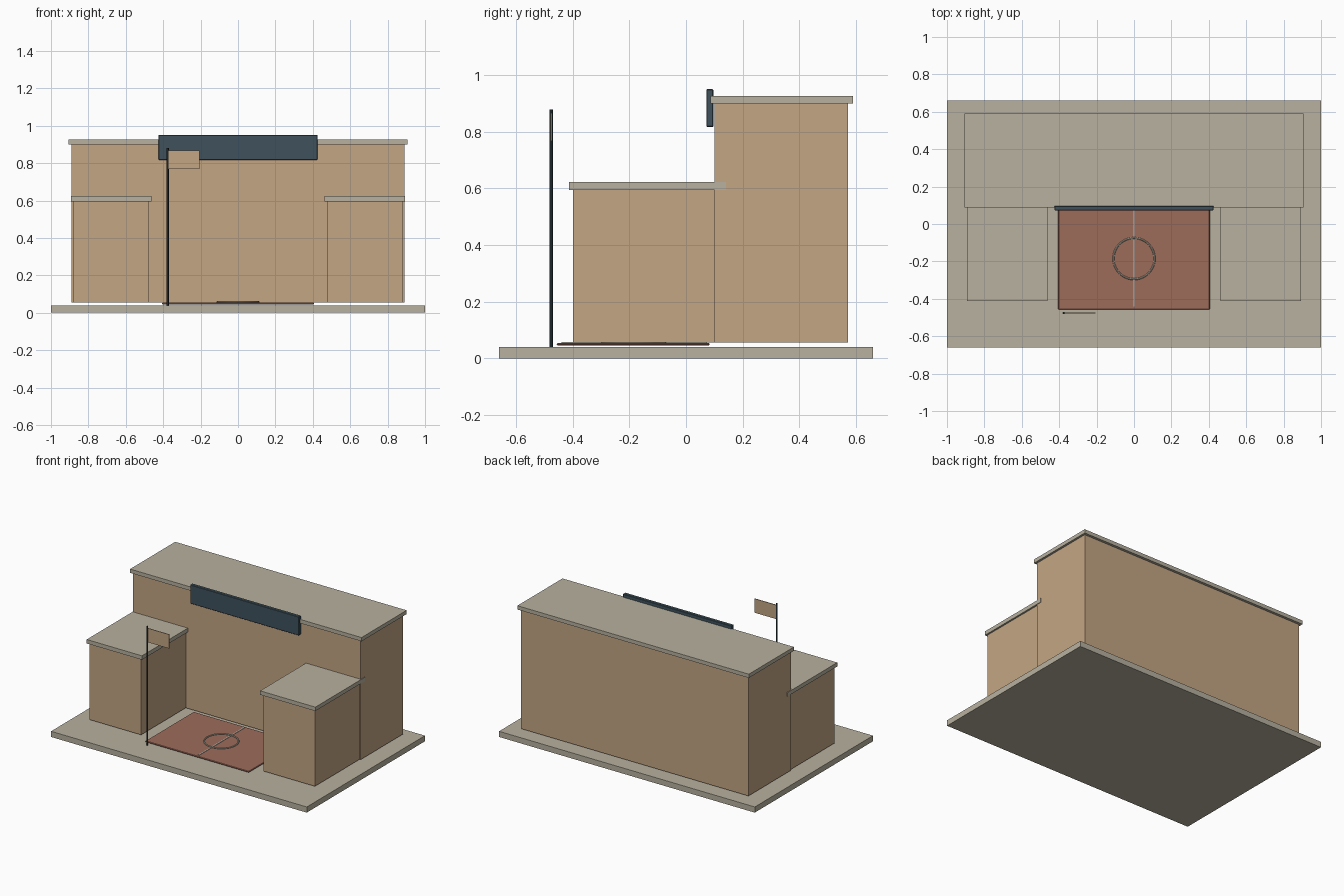
import bpy

cube = bpy.data.objects.get("Cube")
if cube:
    bpy.data.objects.remove(cube, do_unlink=True)


def material(name, rgb):
    mat = bpy.data.materials.new(name)
    mat.use_nodes = True
    mat.diffuse_color = (*rgb, 1)
    mat.node_tree.nodes["Principled BSDF"].inputs["Base Color"].default_value = (*rgb, 1)
    return mat


stone = material("pale stone", (0.48, 0.44, 0.35))
wall = material("tan wall", (0.55, 0.38, 0.23))
clay = material("clay red", (0.34, 0.15, 0.105))
slate = material("dark slate", (0.05, 0.085, 0.107))
iron = material("dark iron", (0.012, 0.02, 0.024))
paint = material("pale line paint", (0.55, 0.53, 0.46))


def box(name, x, y, z, mat, bevel=0):
    """Box given by its (low, high) extent on each axis."""
    spans = (x, y, z)
    bpy.ops.mesh.primitive_cube_add(size=1, location=[(a + b) / 2 for a, b in spans])
    obj = bpy.context.object
    obj.name = name
    obj.scale = [b - a for a, b in spans]
    bpy.ops.object.transform_apply(location=False, rotation=False, scale=True)
    obj.data.materials.append(mat)
    if bevel:
        mod = obj.modifiers.new("soft edge", "BEVEL")
        mod.width = bevel
        mod.segments = 1
    return obj


# Ground slab
box("ground_slab", (-1, 1), (-0.66, 0.66), (0, 0.04), stone)

# Main hall and its roof
box("main_hall", (-0.89, 0.89), (0.10, 0.573), (0.055, 0.90), wall)
box("main_roof", (-0.905, 0.905), (0.087, 0.591), (0.90, 0.927), stone)

# Two front wings with overhanging roofs
for side, s in (("left", 1), ("right", -1)):
    box(side + "_wing", sorted((s * 0.478, s * 0.882)), (-0.40, 0.127), (0.055, 0.595), wall)
    box(side + "_wing_roof", sorted((s * 0.462, s * 0.894)), (-0.413, 0.141), (0.595, 0.623), stone)

# Sign board on the roof edge
box("sign_board", (-0.425, 0.425), (0.072, 0.097), (0.817, 0.951), slate, 0.003)

# Court with a centre line and ring
box("court", (-0.405, 0.405), (-0.457, 0.083), (0.045, 0.054), clay, 0.003)
box("court_line", (-0.004, 0.004), (-0.44, 0.075), (0.052, 0.057), paint)
bpy.ops.mesh.primitive_torus_add(major_radius=0.110, minor_radius=0.005, major_segments=40,
                                 minor_segments=8, location=(0, -0.185, 0.057))
ring = bpy.context.object
ring.name = "court_ring"
ring.data.materials.append(stone)
bpy.ops.object.shade_smooth_by_angle()

# Flagpole and flag
bpy.ops.mesh.primitive_cylinder_add(vertices=16, radius=0.006, depth=0.84,
                                    location=(-0.376, -0.476, 0.46))
pole = bpy.context.object
pole.name = "flagpole"
pole.data.materials.append(iron)
bpy.ops.object.shade_smooth_by_angle()
box("flag", (-0.374, -0.205), (-0.478, -0.473), (0.768, 0.867), wall)
